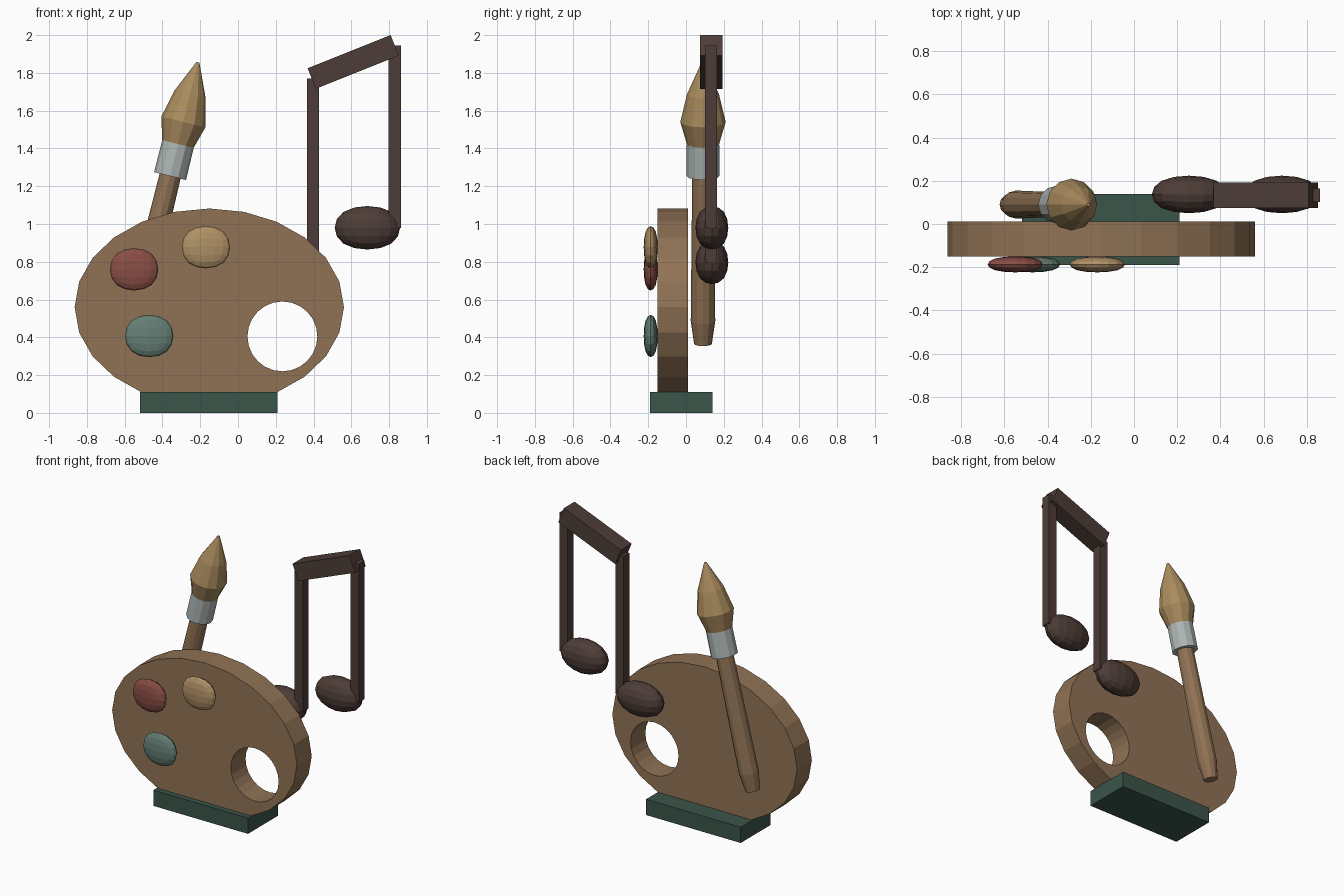
import bpy, bmesh, math
from mathutils import Matrix, Vector

if "Cube" in bpy.data.objects:
    bpy.data.objects.remove(bpy.data.objects["Cube"], do_unlink=True)


def material(name, rgb):
    mat = bpy.data.materials.new(name)
    mat.use_nodes = True
    mat.diffuse_color = (*rgb, 1)
    shader = mat.node_tree.nodes["Principled BSDF"]
    shader.inputs["Base Color"].default_value = (*rgb, 1)
    shader.inputs["Roughness"].default_value = 0.8
    return mat


wood = material("warm wood", (0.28, 0.17, 0.09))
dark = material("dark brown", (0.075, 0.046, 0.038))
green = material("deep green", (0.043, 0.09, 0.068))
red = material("red paint", (0.25, 0.075, 0.06))
yellow = material("yellow paint", (0.43, 0.28, 0.13))
teal = material("teal paint", (0.13, 0.21, 0.175))
metal = material("pale metal", (0.42, 0.47, 0.46))
bristle = material("golden bristle", (0.40, 0.26, 0.11))


def make_object(name, bm, mat):
    bmesh.ops.recalc_face_normals(bm, faces=bm.faces)
    mesh = bpy.data.meshes.new(name)
    bm.to_mesh(mesh)
    bm.free()
    obj = bpy.data.objects.new(name, mesh)
    bpy.context.collection.objects.link(obj)
    if mat:
        mesh.materials.append(mat)
    return obj


def box(name, center, size, mat, tilt=0):
    bm = bmesh.new()
    matrix = (Matrix.Translation(center) @ Matrix.Rotation(-tilt, 4, "Y")
              @ Matrix.Diagonal((*size, 1)))
    bmesh.ops.create_cube(bm, size=1, matrix=matrix)
    return make_object(name, bm, mat)


def disc(name, center, rx, rz, depth, sides, mat):
    """Elliptical plate whose flat faces look along y."""
    bm = bmesh.new()
    bmesh.ops.create_cone(bm, cap_ends=True, segments=sides,
                          radius1=1, radius2=1, depth=1)
    # Put a vertex on the wide axis of the ellipse
    first = max(bm.verts, key=lambda v: v.co.x)
    turn = Matrix.Rotation(-math.atan2(first.co.y, first.co.x), 4, "Z")
    bm.transform(Matrix.Translation(center) @ Matrix.Diagonal((rx, depth, rz, 1))
                 @ Matrix.Rotation(math.pi / 2, 4, "X") @ turn)
    return make_object(name, bm, mat)


def pebble(name, center, radii, mat):
    """Rounded cube stretched to the given half sizes."""
    bm = bmesh.new()
    bmesh.ops.create_cube(bm, size=2)
    obj = make_object(name, bm, mat)
    mod = obj.modifiers.new("round", "SUBSURF")
    mod.levels = mod.render_levels = 2
    mod.use_limit_surface = False
    bpy.context.view_layer.objects.active = obj
    bpy.ops.object.modifier_apply(modifier=mod.name)
    reach = max(v.co.x for v in obj.data.vertices)
    obj.data.transform(Matrix.Translation(center)
                       @ Matrix.Diagonal((*[r / reach for r in radii], 1)))
    return obj


def lathe(name, profile, matrix, mat, sides=12):
    """Turned solid from (radius, height) pairs."""
    bm = bmesh.new()
    rings = []
    for r, h in profile:
        rings.append([bm.verts.new((r * math.cos(a), r * math.sin(a), h))
                      for a in (math.tau * i / sides for i in range(sides))])
    for low, high in zip(rings, rings[1:]):
        for i in range(sides):
            j = (i + 1) % sides
            bm.faces.new((low[i], low[j], high[j], high[i]))
    bm.faces.new(rings[0])
    bm.faces.new(rings[-1])
    bm.transform(matrix)
    return make_object(name, bm, mat)


# Stand
box("base", (-0.155, -0.025, 0.055), (0.73, 0.33, 0.11), green)

# Palette with thumb hole
palette = disc("palette", (-0.152, -0.07, 0.56), 0.713, 0.522, 0.163, 24, wood)
cutter = disc("thumb_hole_cutter", (0.235, -0.07, 0.405), 0.185, 0.185, 0.5, 24, None)
cut = palette.modifiers.new("thumb hole", "BOOLEAN")
cut.operation = "DIFFERENCE"
cut.solver = "EXACT"
cut.object = cutter
bpy.context.view_layer.objects.active = palette
bpy.ops.object.modifier_apply(modifier=cut.name)
bpy.data.objects.remove(cutter, do_unlink=True)

# Paint dabs
for name, x, z, mat in (("red_dab", -0.55, 0.76, red),
                        ("yellow_dab", -0.17, 0.877, yellow),
                        ("teal_dab", -0.47, 0.407, teal)):
    pebble(name, (x, -0.187, z), (0.128, 0.037, 0.112), mat)

# Brush leaning behind the palette
lean = Matrix.Translation((-0.577, 0.09, 0.365)) @ Matrix.Rotation(0.24, 4, "Y")
lathe("brush_handle", [(0.047, 0), (0.065, 0.125), (0.057, 0.93)], lean, wood)
lathe("brush_ferrule", [(0.087, 0.915), (0.086, 1.09)], lean, metal)
lathe("brush_bristles", [(0.083, 1.08), (0.12, 1.21), (0.085, 1.36), (0.008, 1.535)],
      lean, bristle)

# Joined music notes
for side, head_x, head_z, stem_x, top in (("right", 0.255, 0.797, 0.397, 1.77),
                                          ("left", 0.685, 0.98, 0.83, 1.945)):
    pebble(side + "_note_head", (head_x, 0.137, head_z), (0.173, 0.087, 0.115), dark)
    box(side + "_note_stem", (stem_x, 0.133, (head_z + top) / 2),
        (0.064, 0.064, top - head_z), dark)
box("note_beam", (0.61, 0.133, 1.858), (0.473, 0.118, 0.117), dark, tilt=0.38)
